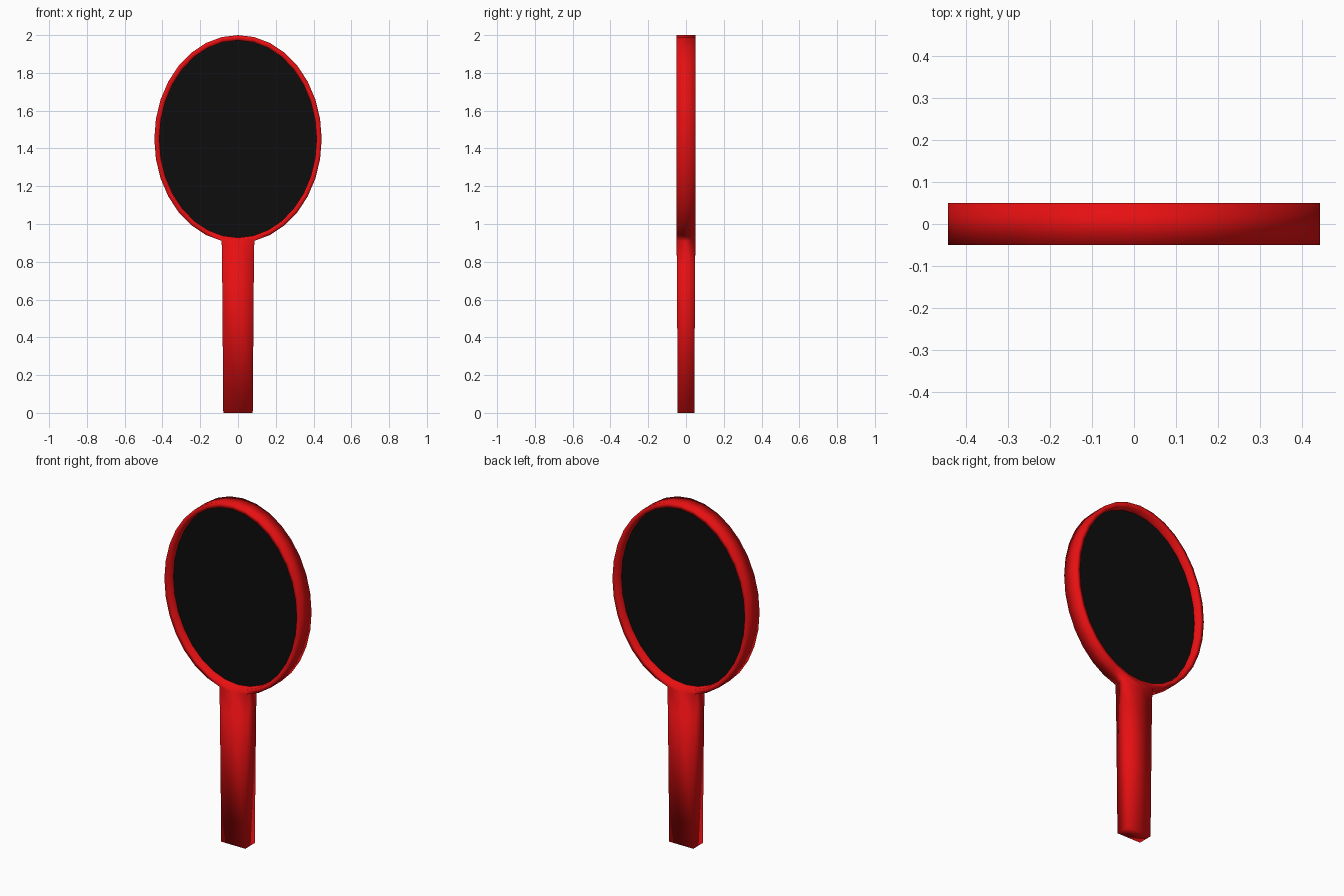
import bpy, bmesh
from math import sin, cos, pi

cube = bpy.data.objects.get("Cube")
if cube:
    bpy.data.objects.remove(cube, do_unlink=True)

SEG = 32
CENTRE_Z = 1.45
HALF = 0.05


def material(name, rgb, rough):
    m = bpy.data.materials.new(name)
    m.use_nodes = True
    m.diffuse_color = (*rgb, 1)
    b = m.node_tree.nodes["Principled BSDF"]
    b.inputs["Base Color"].default_value = (*rgb, 1)
    b.inputs["Roughness"].default_value = rough
    return m


def oval(bm, rx, rz, y):
    """Ring of vertices around an upright oval, starting at its lowest point."""
    ring = []
    for i in range(SEG):
        a = 2 * pi * i / SEG
        ring.append(bm.verts.new((rx * sin(a), y, CENTRE_Z - rz * cos(a))))
    return ring


def bridge(bm, a, b):
    return [bm.faces.new((a[i], a[(i + 1) % SEG], b[(i + 1) % SEG], b[i]))
            for i in range(SEG)]


def finish(bm, name, mat):
    bmesh.ops.recalc_face_normals(bm, faces=bm.faces)
    for f in bm.faces:
        f.smooth = True
    me = bpy.data.meshes.new(name)
    bm.to_mesh(me)
    bm.free()
    me.materials.append(mat)
    ob = bpy.data.objects.new(name, me)
    bpy.context.collection.objects.link(ob)
    return ob


red = material("red_plastic", (0.8, 0.005, 0.006), 0.5)
black = material("black_panel", (0.004, 0.004, 0.004), 0.5)

# Oval frame: an outer wall, two flat rims and an inner wall
bm = bmesh.new()
rings = [oval(bm, 0.443, 0.55, -HALF), oval(bm, 0.443, 0.55, HALF),
         oval(bm, 0.416, 0.522, HALF), oval(bm, 0.416, 0.522, -HALF)]
walls = [bridge(bm, rings[k], rings[(k + 1) % 4]) for k in range(4)]

# Handle: the two lowest outer faces drawn down in two steps, tapering slightly
faces = [walls[0][0], walls[0][-1]]
for z, half_x, half_y in ((0.77, 0.084, 0.048), (0.0, 0.078, 0.044)):
    out = bmesh.ops.extrude_face_region(bm, geom=faces)["geom"]
    faces = [g for g in out if isinstance(g, bmesh.types.BMFace)]
    for v in {v for f in faces for v in f.verts}:
        side = 0 if abs(v.co.x) < 0.01 else (1 if v.co.x > 0 else -1)
        v.co = (side * half_x, half_y if v.co.y > 0 else -half_y, z)
finish(bm, "frame_and_handle", red)

# Thin panel set deep inside the frame, seen from both sides
bm = bmesh.new()
front = oval(bm, 0.42, 0.526, -0.004)
back = oval(bm, 0.42, 0.526, 0.004)
bridge(bm, front, back)
bm.faces.new(front)
bm.faces.new(back)
panel = finish(bm, "panel", black)
panel.data.polygons.foreach_set("use_smooth", [False] * len(panel.data.polygons))
